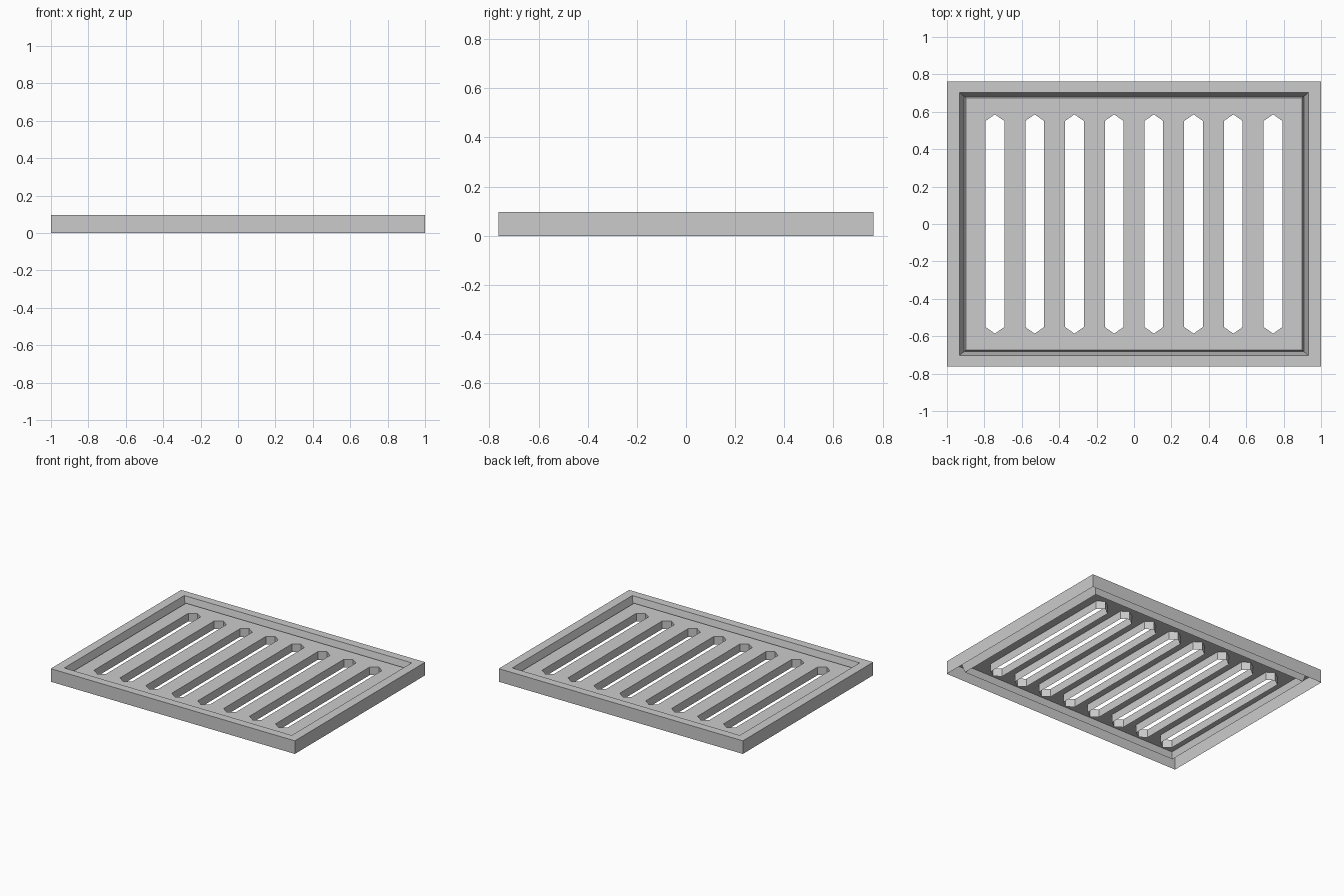
import bpy, bmesh

if "Cube" in bpy.data.objects:
    bpy.data.objects.remove(bpy.data.objects["Cube"])

TOP = 0.097        # rim height
PANEL_Z = 0.06     # grille plate height
PX, PY = 0.898, 0.674   # grille plate half sizes
PITCH, HALF_W, SHOULDER, TIP = 0.2124, 0.05, 0.551, 0.586


def finish(name, bm):
    bmesh.ops.remove_doubles(bm, verts=bm.verts, dist=1e-5)
    mesh = bpy.data.meshes.new(name)
    bm.to_mesh(mesh)
    bm.free()
    obj = bpy.data.objects.new(name, mesh)
    bpy.context.collection.objects.link(obj)
    return obj


def skin(bm, loops):
    """Join consecutive closed loops of points with quads."""
    rings = [[bm.verts.new(p) for p in loop] for loop in loops]
    for a, b in zip(rings, rings[1:]):
        n = len(a)
        for i in range(n):
            j = (i + 1) % n
            bm.faces.new((a[i], a[j], b[j], b[i]))


def rect(x, y, z):
    return [(-x, -y, z), (x, -y, z), (x, y, z), (-x, y, z)]


# Rim: open-bottomed shell with outer wall, flat top and a V groove inside
bm = bmesh.new()
skin(bm, [rect(1.0, 0.763, 0),
          rect(1.0, 0.763, TOP),
          rect(0.932, 0.702, TOP),
          rect(0.908, 0.682, 0.01),
          rect(PX, PY, PANEL_Z)])
finish("rim", bm)

# Grille plate: each cell is two halves wrapped around a pointed slot,
# with the slot walls hanging down to the ground
bm = bmesh.new()
for i in range(8):
    xc = (i - 3.5) * PITCH
    left = -PX if i == 0 else xc - PITCH / 2
    right = PX if i == 7 else xc + PITCH / 2
    for edge, side in ((left, -1), (right, 1)):
        s = xc + side * HALF_W
        pts = [(edge, -PY), (xc, -PY), (xc, -TIP), (s, -SHOULDER),
               (s, SHOULDER), (xc, TIP), (xc, PY), (edge, PY)]
        if side > 0:
            pts.reverse()
        face = bm.faces.new([bm.verts.new((x, y, PANEL_Z)) for x, y in pts])
        face.normal_update()
        if face.normal.z < 0:
            face.normal_flip()
    slot = [(xc, -TIP), (xc - HALF_W, -SHOULDER), (xc - HALF_W, SHOULDER),
            (xc, TIP), (xc + HALF_W, SHOULDER), (xc + HALF_W, -SHOULDER)]
    skin(bm, [[(x, y, z) for x, y in slot] for z in (0.0, PANEL_Z)])
finish("grille_plate", bm)
